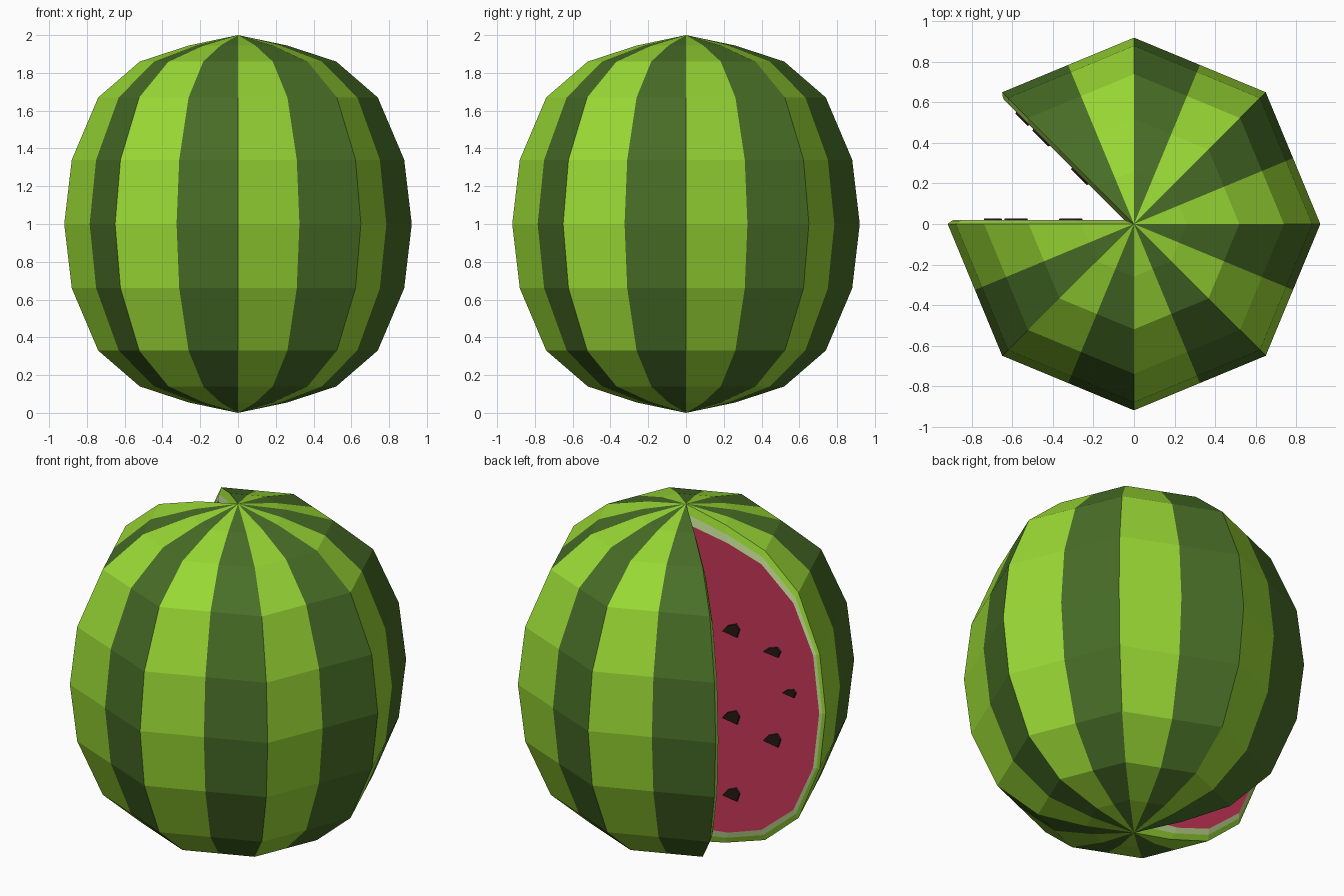
import bpy, bmesh
from math import sin, cos, pi
from mathutils import Vector

if "Cube" in bpy.data.objects:
    bpy.data.objects.remove(bpy.data.objects["Cube"])


def material(name, rgb):
    m = bpy.data.materials.new(name)
    m.diffuse_color = (*rgb, 1)
    m.use_nodes = True
    m.node_tree.nodes["Principled BSDF"].inputs["Base Color"].default_value = m.diffuse_color
    return m


LIGHT = material("light_green", (0.32, 0.69, 0.035))
DARK = material("dark_green", (0.065, 0.156, 0.02))
PALE = material("pale_rind", (0.55, 0.72, 0.3))
RED = material("red_flesh", (0.58, 0.038, 0.1))
BLACK = material("seed_black", (0.02, 0.01, 0.007))

# profiles as (radius, height): skin outline and flesh outline
OUTER = [(0, 0), (.26, .055), (.52, .14), (.74, .33), (.88, .66), (.92, 1),
         (.88, 1.34), (.74, 1.67), (.52, 1.86), (.26, 1.945), (0, 2)]
FLESH = [(.048, .1), (.29, .13), (.51, .205), (.72, .38), (.85, .665), (.89, 1),
         (.85, 1.335), (.72, 1.61), (.51, 1.785), (.29, 1.85), (.048, 1.89)]
MIDDLE = [((a + c) / 2, (b + d) / 2) for (a, b), (c, d) in zip(OUTER, FLESH)]
GAP = 0.02  # how far the flesh bulges out of the cut


def finish(name, bm, mats, recalc=False):
    bmesh.ops.remove_doubles(bm, verts=bm.verts, dist=1e-5)
    if recalc:
        bmesh.ops.recalc_face_normals(bm, faces=bm.faces)
    me = bpy.data.meshes.new(name)
    bm.to_mesh(me)
    bm.free()
    for m in mats:
        me.materials.append(m)
    ob = bpy.data.objects.new(name, me)
    bpy.context.collection.objects.link(ob)
    return ob


def band(bm, a, b, mat):
    """Strip of faces between two point rows, collapsing repeated points."""
    for i in range(len(a) - 1):
        pts = []
        for p in (a[i], b[i], b[i + 1], a[i + 1]):
            if all((p - q).length > 1e-5 for q in pts):
                pts.append(p)
        if len(pts) > 2:
            bm.faces.new([bm.verts.new(p) for p in pts]).material_index = mat


def cut_point(side, r, z, off):
    """Point on a cut plane; side +1 is the 180 degree cut, -1 the 135 one."""
    a = pi if side > 0 else 0.75 * pi
    return Vector((r * cos(a) + side * off * sin(a), r * sin(a) - side * off * cos(a), z))


# whole fruit: striped octagonal skin, pale rim and red flesh
bm = bmesh.new()


def skin_row(k):
    a, squash = k * pi / 8, (1 if k % 2 == 0 else cos(pi / 8))
    return [Vector((r * squash * cos(a), r * squash * sin(a), z)) for r, z in OUTER]


for k in range(8, 22):
    band(bm, skin_row(k), skin_row(k + 1), k % 2)
for side in (1, -1):
    outer = [cut_point(side, r, z, 0) for r, z in OUTER]
    mid = [cut_point(side, r, z, GAP * .6) for r, z in MIDDLE]
    flesh = [cut_point(side, r, z, GAP) for r, z in FLESH]
    band(bm, outer, mid, 0)
    band(bm, mid, flesh, 2)
    bm.faces.new([bm.verts.new(p) for p in flesh]).material_index = 3
finish("melon", bm, [LIGHT, DARK, PALE, RED], recalc=True)

# seeds: thin angular drops on both cut faces (radius, height, vertical scale)
DROP = [(-.073, -.02), (-.03, .025), (.035, .05), (.062, .02), (.042, -.035)]
SPOTS = {1: [(.317, 1.34, 1), (.587, 1.285, .75), (.70, 1.07, .6),
             (.317, .824, 1), (.587, .76, 1), (.317, .365, 1)],
         -1: [(.36, 1.38, 1), (.63, 1.25, .75), (.76, 1.03, .6),
              (.36, .86, 1), (.63, .72, 1), (.36, .4, 1)]}
bm = bmesh.new()
for side, spots in SPOTS.items():
    for r, z, s in spots:
        w = .7 if s < .7 else .9
        rows = [[bm.verts.new(cut_point(side, r + x * w * k, z + y * s * k, off)) for x, y in DROP]
                for k, off in ((1, GAP - .004), (.9, GAP + .008))]
        n = len(DROP)
        bm.faces.new(rows[1])
        bm.faces.new(rows[0][::-1])
        for i in range(n):
            j = (i + 1) % n
            bm.faces.new((rows[0][i], rows[0][j], rows[1][j], rows[1][i]))
finish("seeds", bm, [BLACK], recalc=True)
